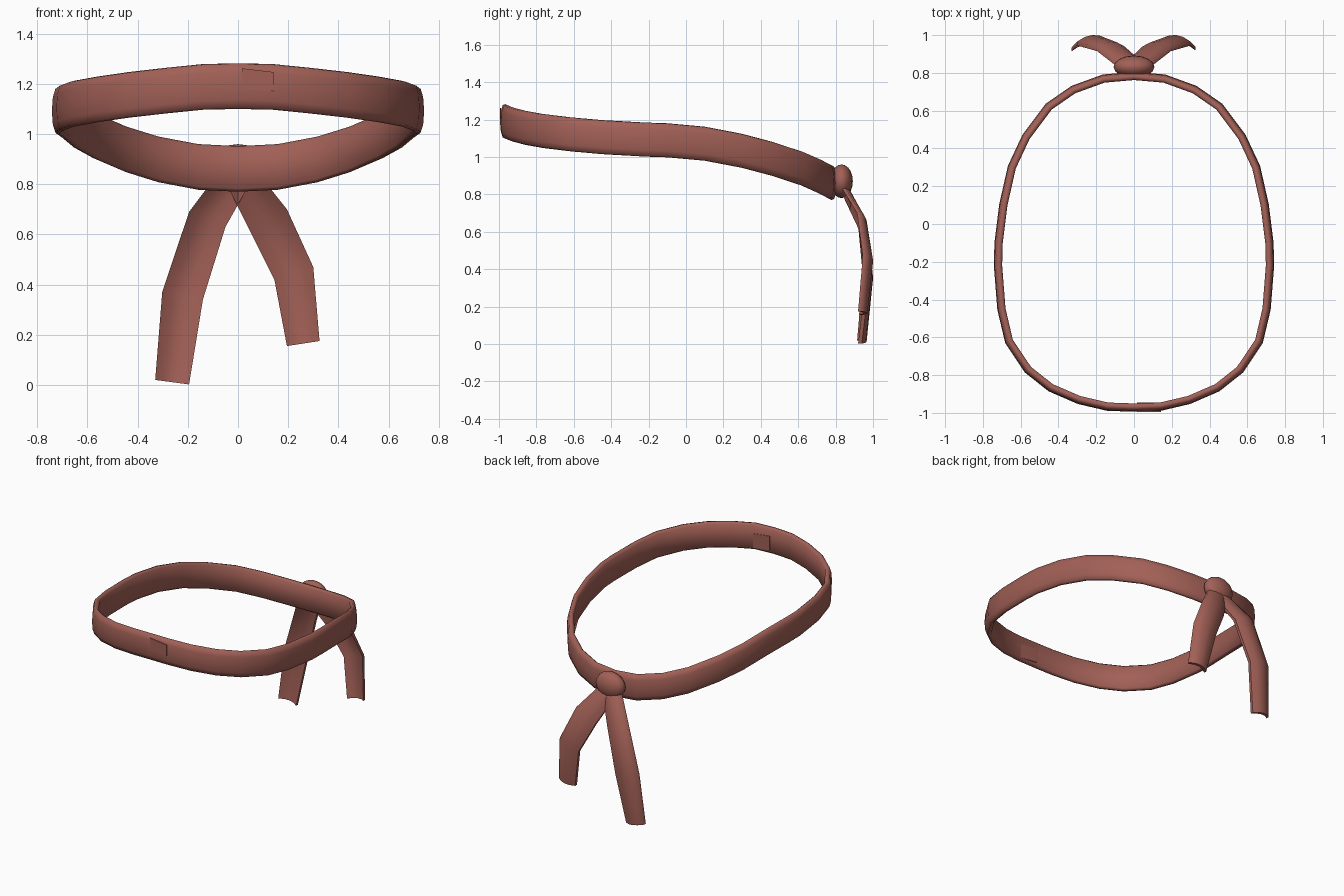
import bpy, bmesh, math
from mathutils import Vector

cube = bpy.data.objects.get("Cube")
if cube:
    bpy.data.objects.remove(cube, do_unlink=True)

# One cloth colour for everything
cloth = bpy.data.materials.new("dusty red cloth")
cloth.use_nodes = True
COLOUR = (0.36, 0.118, 0.094, 1)
cloth.diffuse_color = COLOUR
bsdf = next(n for n in cloth.node_tree.nodes if n.type == 'BSDF_PRINCIPLED')
bsdf.inputs["Base Color"].default_value = COLOUR
bsdf.inputs["Roughness"].default_value = 0.8


def finish(bm, name, angle=60):
    bmesh.ops.recalc_face_normals(bm, faces=bm.faces[:])
    mesh = bpy.data.meshes.new(name)
    bm.to_mesh(mesh)
    bm.free()
    mesh.materials.append(cloth)
    obj = bpy.data.objects.new(name, mesh)
    bpy.context.collection.objects.link(obj)
    bpy.ops.object.select_all(action='DESELECT')
    obj.select_set(True)
    bpy.context.view_layer.objects.active = obj
    bpy.ops.object.shade_smooth_by_angle(angle=math.radians(angle))
    return obj


def loft(rings, name):
    """Skin a row of closed cross-sections and cap both ends."""
    bm = bmesh.new()
    loops = [[bm.verts.new(p) for p in ring] for ring in rings]
    n = len(loops[0])
    for a, b in zip(loops, loops[1:]):
        for i in range(n):
            j = (i + 1) % n
            bm.faces.new((a[i], a[j], b[j], b[i]))
    bm.faces.new(loops[0])
    bm.faces.new(loops[-1])
    return finish(bm, name)


# Headband: half outline (x, y, centre height), mirrored, with a seam at the front
half = [(0, -.97, 1.19), (.14, -.965, 1.187), (.29, -.93, 1.172), (.44, -.865, 1.155),
        (.56, -.77, 1.138), (.66, -.62, 1.12), (.7, -.45, 1.105), (.718, -.22, 1.092),
        (.715, -.1, 1.088), (.69, .1, 1.07), (.645, .3, 1.032), (.57, .46, .99),
        (.45, .62, .938), (.32, .71, .898), (.16, .768, .868), (0, .782, .86)]
path = [Vector(p) for p in half]
path += [Vector((-p.x, p.y, p.z)) for p in reversed(path[:-1])]
section = [(-.02, -.078), (-.006, -.09), (.01, -.085), (.02, -.055), (.024, 0),
           (.02, .055), (.01, .088), (-.006, .092), (-.02, .08)]
rings = []
for i, p in enumerate(path):
    before = path[i - 1] if i else path[-2]
    after = path[i + 1] if i < len(path) - 1 else path[1]
    t = after - before
    out = Vector((t.y, -t.x, 0)).normalized()
    rings.append([p + out * o + Vector((0, 0, h)) for o, h in section])
loft(rings, "headband")


# Small square stitched patch beside the seam, outside and inside
def patch(name, y, low, high):
    bm = bmesh.new()
    bmesh.ops.create_cube(bm, size=1)
    for v in bm.verts:
        x = .015 if v.co.x < 0 else .142
        z = (high if v.co.z > 0 else low) - (.015 if v.co.x > 0 else 0)
        v.co = (x, y + v.co.y * .006, z)
    finish(bm, name, 30)


patch("outer_patch", -.991, 1.185, 1.262)
patch("inner_patch", -.947, 1.125, 1.225)

# Knot at the back
bm = bmesh.new()
bmesh.ops.create_uvsphere(bm, u_segments=16, v_segments=10, radius=1)
for v in bm.verts:
    v.co = (v.co.x * .108, .832 + v.co.y * .06, .87 + v.co.z * .09)
finish(bm, "knot")


# Tails: arched ribbons between an outer and an inner edge
def tail(name, side, outer, inner):
    rings = []
    for a, b in zip(outer, inner):
        a, b = Vector(a), Vector(b)
        back, front = [], []
        for k in range(5):
            u = k / 4
            p = a.lerp(b, u)
            p.x *= side
            arch = .028 * (1 - (2 * u - 1) ** 2)
            back.append(p + Vector((0, arch, 0)))
            front.append(p + Vector((0, arch - .02, 0)))
        rings.append(back + front[::-1])
    loft(rings, name)


tail("left_tail", 1,
     [(.06, .83, .87), (.195, .935, .7), (.3, .965, .47), (.325, .94, .175)],
     [(-.04, .86, .79), (.045, .94, .62), (.145, .98, .42), (.195, .945, .155)])
tail("right_tail", -1,
     [(.06, .83, .87), (.195, .935, .69), (.302, .965, .37), (.33, .935, .02)],
     [(-.04, .86, .79), (.05, .94, .63), (.14, .98, .34), (.195, .94, .002)])
